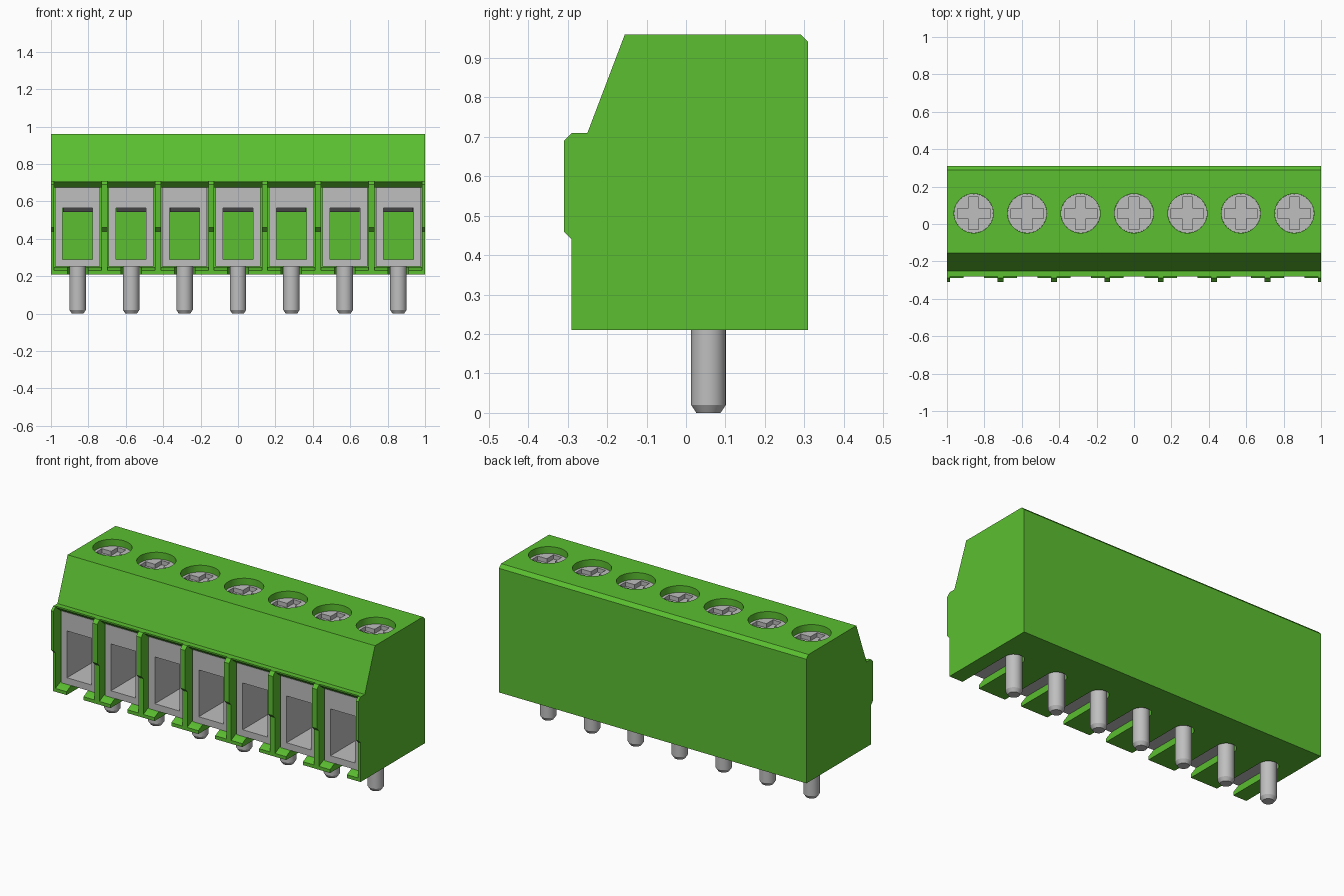
import bpy, bmesh, math
from mathutils import Vector

if "Cube" in bpy.data.objects:
    bpy.data.objects.remove(bpy.data.objects["Cube"], do_unlink=True)

COUNT, PITCH = 7, 2 / 7
BAYS = [(i - (COUNT - 1) / 2) * PITCH for i in range(COUNT)]
PIN_Y = 0.057            # depth of the screw and pin axis


def material(name, color):
    m = bpy.data.materials.new(name)
    m.use_nodes = True
    m.diffuse_color = color
    m.node_tree.nodes["Principled BSDF"].inputs["Base Color"].default_value = color
    return m


GREEN = material("housing green", (0.105, 0.52, 0.03, 1))
GREY = material("metal grey", (0.52, 0.52, 0.52, 1))


def prism(bm, axis, pts, lo, hi, shift=0.0):
    """Extrude a closed profile along an axis; shift moves it along x."""
    def place(a, b, t):
        p = {"x": (t, a, b), "y": (a, t, b), "z": (a, b, t)}[axis]
        return Vector(p) + Vector((shift, 0, 0))
    ends = [[bm.verts.new(place(a, b, t)) for a, b in pts] for t in (lo, hi)]
    bm.faces.new(ends[0])
    bm.faces.new(ends[1])
    for i in range(len(pts)):
        j = (i + 1) % len(pts)
        bm.faces.new((ends[0][i], ends[0][j], ends[1][j], ends[1][i]))


def finish(bm, name, mat=None):
    bmesh.ops.recalc_face_normals(bm, faces=bm.faces)
    me = bpy.data.meshes.new(name)
    bm.to_mesh(me)
    bm.free()
    if mat:
        me.materials.append(mat)
    ob = bpy.data.objects.new(name, me)
    bpy.context.collection.objects.link(ob)
    return ob


def activate(ob):
    bpy.ops.object.select_all(action='DESELECT')
    ob.select_set(True)
    bpy.context.view_layer.objects.active = ob


def solid(name, mat, axis, pts, lo, hi, shifts=(0,)):
    bm = bmesh.new()
    for s in shifts:
        prism(bm, axis, pts, lo, hi, s)
    return finish(bm, name, mat)


def cut(ob, cutter):
    cutter.hide_render = True
    activate(ob)
    mod = ob.modifiers.new("cut", 'BOOLEAN')
    mod.operation, mod.solver, mod.object = 'DIFFERENCE', 'EXACT', cutter
    bpy.ops.object.modifier_apply(modifier=mod.name)
    bpy.data.objects.remove(cutter, do_unlink=True)


def smooth(ob):
    activate(ob)
    bpy.ops.object.shade_smooth_by_angle(angle=math.radians(30))


def arc(r, a0, a1, n, cx=0.0, cy=0.0):
    return [(cx + r * math.cos(math.radians(a0 + (a1 - a0) * i / n)),
             cy + r * math.sin(math.radians(a0 + (a1 - a0) * i / n))) for i in range(n + 1)]


def box(a, b, c, d):
    return [(a, c), (b, c), (b, d), (a, d)]


def repeat(ob):
    """Linked copies of a centre part in every bay."""
    for i, x in enumerate(BAYS):
        o = ob if i == 0 else ob.copy()
        if i:
            bpy.context.collection.objects.link(o)
        o.location.x = x


# Housing: side profile across the full width
housing = solid("housing", GREEN, "x", [
    (-0.29, 0.21), (0.31, 0.21), (0.31, 0.94), (0.29, 0.96), (-0.155, 0.96),
    (-0.25, 0.71), (-0.29, 0.71), (-0.31, 0.69), (-0.31, 0.46), (-0.29, 0.44)], -1, 1)

# Wire pockets with bevelled lips, leaving thin dividers
cut(housing, solid("pocket_cutter", None, "x", [
    (-0.4, 0.23), (-0.29, 0.23), (-0.25, 0.25), (0.19, 0.25), (0.19, 0.675),
    (-0.25, 0.675), (-0.282, 0.702), (-0.282, 0.75), (-0.4, 0.75)],
    -0.127, 0.127, BAYS))

# Slots in the floor, open to the front and rounded at the pin
cut(housing, solid("slot_cutter", None, "z",
    [(-0.055, -0.4), (0.055, -0.4)] + arc(0.055, 0, 180, 12, 0, PIN_Y),
    0.1, 0.3, BAYS))

# Screw wells
cut(housing, solid("well_cutter", None, "z",
    arc(0.105, 0, 360, 40, 0, PIN_Y)[:-1], 0.86, 1.1, BAYS))
smooth(housing)

# Metal clamp cage with a rectangular wire opening
cage = solid("clamp_cage", GREY, "y", box(-0.12, 0.12, 0.251, 0.674), -0.25, 0.188)
cut(cage, solid("opening_cutter", None, "y", box(-0.08, 0.08, 0.29, 0.565), -0.4, 0.4))
repeat(cage)

# Sloping pressure plate under the top of the opening
plate = solid("pressure_plate", GREY, "x",
              [(-0.2, 0.566), (0.15, 0.543), (0.15, 0.566)], -0.079, 0.079)
repeat(plate)

# Screw head with a cross recess
screw = solid("screw", GREY, "z", arc(0.1045, 0, 360, 40, 0, PIN_Y)[:-1], 0.85, 0.92)
w, l = 0.027, 0.087
cross = [(l, -w), (l, w), (w, w), (w, l), (-w, l), (-w, w),
         (-l, w), (-l, -w), (-w, -w), (-w, -l), (w, -l), (w, -w)]
cut(screw, solid("cross_cutter", None, "z", [(x, y + PIN_Y) for x, y in cross], 0.895, 1))
smooth(screw)
repeat(screw)

# Solder pin with a chamfered tip
bm = bmesh.new()
prism(bm, "z", arc(0.044, 0, 360, 32, 0, PIN_Y)[:-1], 0.02, 0.26)
tip = [f for f in bm.faces if all(v.co.z < 0.03 for v in f.verts)]
ext = bmesh.ops.extrude_face_region(bm, geom=tip)
for v in [g for g in ext["geom"] if isinstance(g, bmesh.types.BMVert)]:
    v.co = Vector((v.co.x * 0.7, PIN_Y + (v.co.y - PIN_Y) * 0.7, 0))
bmesh.ops.delete(bm, geom=[f for f in tip if f.is_valid], context='FACES_ONLY')
pin = finish(bm, "pin", GREY)
smooth(pin)
repeat(pin)
